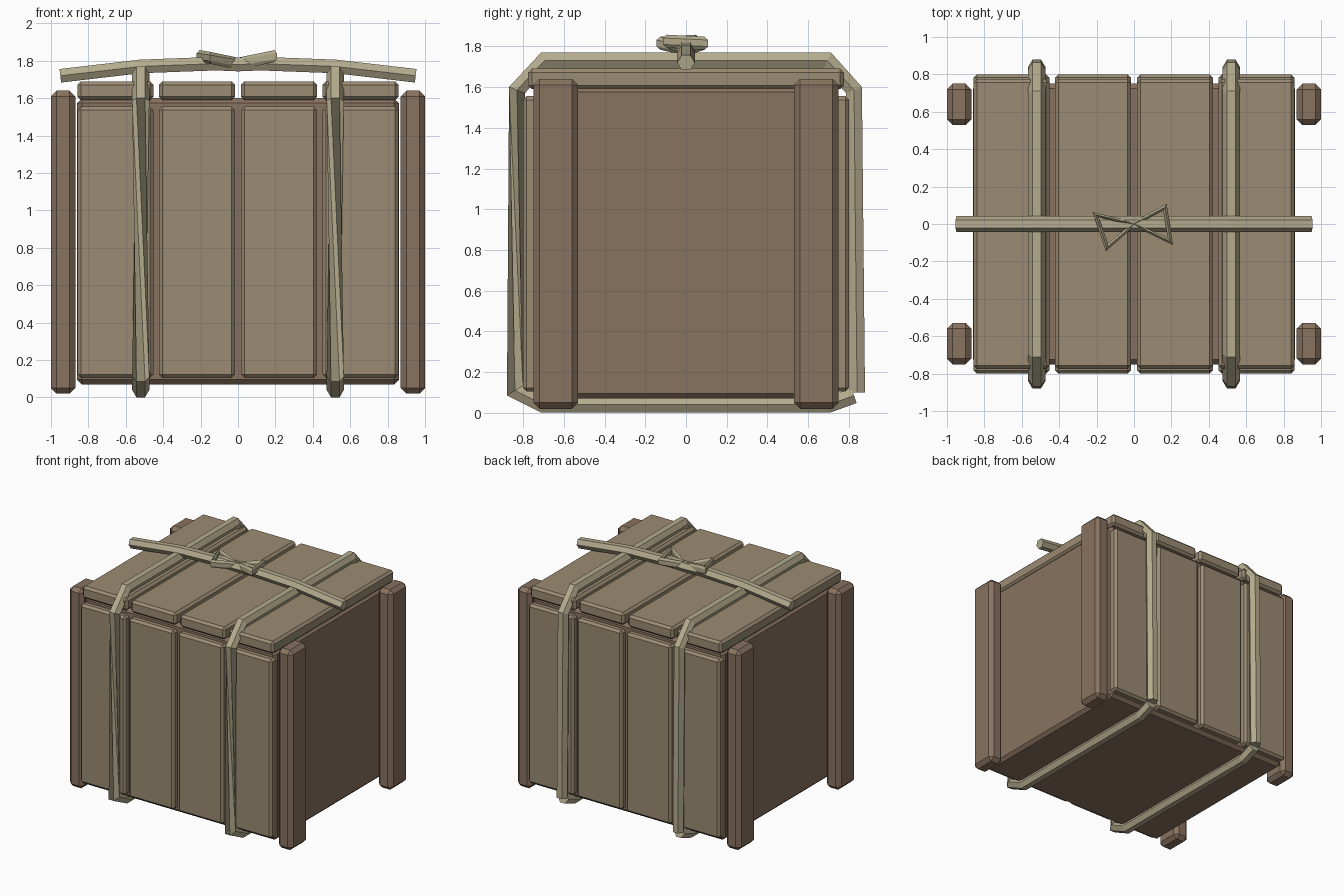
import bpy, bmesh
from math import cos, sin, tau, radians
from mathutils import Vector

if "Cube" in bpy.data.objects:
    bpy.data.objects.remove(bpy.data.objects["Cube"])


def material(name, rgb):
    m = bpy.data.materials.new(name)
    m.diffuse_color = (*rgb, 1)
    m.use_nodes = True
    m.node_tree.nodes["Principled BSDF"].inputs["Base Color"].default_value = m.diffuse_color
    return m


PLANK = material("plank_wood", (0.33, 0.26, 0.17))
FRAME = material("frame_wood", (0.25, 0.17, 0.115))
ROPE = material("rope_fibre", (0.46, 0.41, 0.27))


def finish(name, bm, mat):
    bmesh.ops.recalc_face_normals(bm, faces=bm.faces)
    me = bpy.data.meshes.new(name)
    bm.to_mesh(me)
    bm.free()
    me.materials.append(mat)
    ob = bpy.data.objects.new(name, me)
    bpy.context.collection.objects.link(ob)
    return ob


def box(name, lo, hi, mat, bevel):
    """Box between two corners with a single flat chamfer."""
    lo, hi = Vector(lo), Vector(hi)
    bm = bmesh.new()
    bmesh.ops.create_cube(bm, size=1)
    for v in bm.verts:
        v.co = (lo + hi) / 2 + v.co * (hi - lo)
    ob = finish(name, bm, mat)
    mod = ob.modifiers.new("chamfer", 'BEVEL')
    mod.width, mod.segments = bevel, 1
    return ob


def rope(name, pts, side, half_w, half_h, twist=None, closed=False):
    """Six-sided tube along a path; side is the fixed width direction."""
    pts = [Vector(p) for p in pts]
    side = Vector(side)
    n = len(pts)
    bm = bmesh.new()
    rings = []
    for i, p in enumerate(pts):
        a = pts[i - 1] if i or closed else None
        b = pts[(i + 1) % n] if i < n - 1 or closed else None
        t0 = (p - a).normalized() if a is not None else (b - p).normalized()
        t1 = (b - p).normalized() if b is not None else t0
        t = (t0 + t1).normalized()
        nrm = side.cross(t).normalized()
        miter = 1 / max(t.dot(t1), 0.55)
        rot = radians(twist[i]) if twist else 0
        rings.append([bm.verts.new(p + side * half_w * cos(k * tau / 6 + rot)
                                   + nrm * half_h * miter * sin(k * tau / 6 + rot))
                      for k in range(6)])
    for i in range(n if closed else n - 1):
        r, s = rings[i], rings[(i + 1) % n]
        for k in range(6):
            j = (k + 1) % 6
            bm.faces.new((r[k], r[j], s[j], s[k]))
    if not closed:
        bm.faces.new(rings[0])
        bm.faces.new(rings[-1])
    return finish(name, bm, ROPE)


# Crate body
box("crate_body", (-0.86, -0.75, 0.07), (0.86, 0.75, 1.6), FRAME, 0.025)

# Corner posts
for sx in (-1, 1):
    for sy in (-1, 1):
        box("corner_post", (sx * 0.935 - 0.065, sy * 0.64 - 0.11, 0.02),
            (sx * 0.935 + 0.065, sy * 0.64 + 0.11, 1.64), FRAME, 0.03)

# Front, back and lid planks
for x in (-0.655, -0.22, 0.22, 0.655):
    w = 0.203
    for sy, label in ((-1, "front_plank"), (1, "back_plank")):
        box(label, (x - w, sy * 0.76 - 0.04, 0.105),
            (x + w, sy * 0.76 + 0.04, 1.555), PLANK, 0.018)
    box("lid_plank", (x - w, -0.775, 1.59), (x + w, 0.775, 1.69), PLANK, 0.018)

# Two ropes wrapped around the crate, twisted on the front
path = [(0.84, 0.1), (0.825, 1.585), (0.695, 1.73), (-0.695, 1.73), (-0.83, 1.585),
        (-0.84, 0.11), (-0.70, 0.04), (0.70, 0.04), (0.825, 0.085)]
for x in (-0.52, 0.52):
    rope("wrap_rope", [(x, y, z) for y, z in path], (1, 0, 0), 0.046, 0.045,
         twist=[0, 0, 0, 0, 0, 120, 120, 120, 120])

# Cross rope on the lid
rope("cross_rope", [(-0.95, 0, 1.72), (-0.52, 0, 1.77), (-0.12, 0, 1.785), (0, 0, 1.78),
                    (0.12, 0, 1.785), (0.52, 0, 1.77), (0.95, 0, 1.72)],
     (0, 1, 0), 0.043, 0.042)

# Bow loops
rope("bow_loop_left", [(0.0, 0.0, 1.785), (-0.205, 0.05, 1.825), (-0.145, -0.125, 1.815)],
     (0, 0, 1), 0.032, 0.014, closed=True)
rope("bow_loop_right", [(0.0, 0.0, 1.785), (0.165, 0.09, 1.815), (0.195, -0.095, 1.825)],
     (0, 0, 1), 0.032, 0.014, closed=True)
